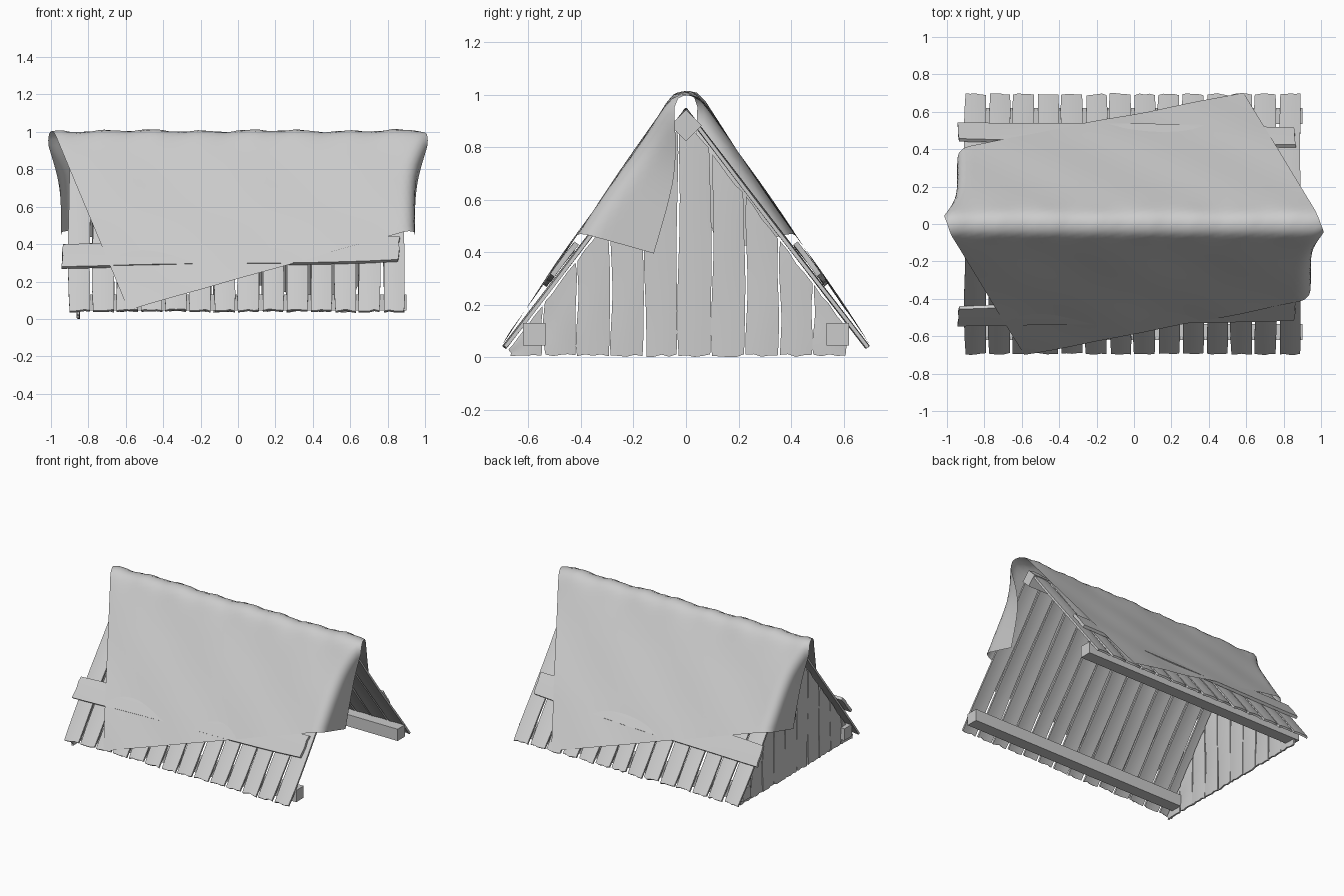
import bpy, bmesh, math, random
from mathutils import Vector, Matrix

if "Cube" in bpy.data.objects:
    bpy.data.objects.remove(bpy.data.objects["Cube"])
random.seed(4)


def finish(name, bm):
    me = bpy.data.meshes.new(name)
    bm.normal_update()
    bm.to_mesh(me)
    bm.free()
    ob = bpy.data.objects.new(name, me)
    bpy.context.collection.objects.link(ob)
    return ob


def board(name, w, l, t, place, wob=0.05, crown=0.004, top=None):
    """Warped plank: u across, v along (0..l), n is thickness; place(u, v, n) -> world."""
    cols, rows = 4, 10
    bm = bmesh.new()
    twist = random.uniform(-0.04, 0.04)
    ph = random.uniform(0, 6.28)
    ends = [random.uniform(-0.006, 0.006) for _ in range(cols + 1)]
    layers = []
    for side in (-0.5, 0.5):
        grid = []
        for j in range(rows + 1):
            f = j / rows
            ws = 1 - wob * (0.5 + 0.5 * math.sin(5 * f + ph))
            if j in (0, rows):
                ws *= 0.96
            row = []
            for i in range(cols + 1):
                a = i / cols - 0.5
                u = a * w * ws + 0.003 * math.sin(7 * f + ph)
                v = f * (top(u) if top else l)
                if j in (0, rows):
                    v += ends[i]
                n = side * t - crown * 4 * a * a + twist * a * w * math.sin(6 * f + ph)
                row.append(bm.verts.new(place(u, v, n)))
            grid.append(row)
        layers.append(grid)
    A, B = layers
    for j in range(rows):
        for i in range(cols):
            for g in layers:
                bm.faces.new((g[j][i], g[j][i + 1], g[j + 1][i + 1], g[j + 1][i]))
    rim = [(0, i) for i in range(cols)] + [(j, cols) for j in range(rows)] + \
          [(rows, i) for i in range(cols, 0, -1)] + [(j, 0) for j in range(rows, 0, -1)]
    for (j, i), (q, p) in zip(rim, rim[1:] + rim[:1]):
        bm.faces.new((A[j][i], A[q][p], B[q][p], B[j][i]))
    bmesh.ops.recalc_face_normals(bm, faces=bm.faces)
    return finish(name, bm)


def slope(s, x0, v0=0.0, n0=0.0, tilt=0.0):
    """Placement on the roof slope of side s (-1 front, 1 back)."""
    def place(u, v, n):
        v2, n2 = v + v0 + tilt * u, n + n0
        return Vector((x0 + u, s * (0.69 - 0.61 * v2 + 0.793 * n2), 0.04 + 0.793 * v2 + 0.61 * n2))
    return place


# roof slats and the long cross planks
for s, side in ((-1, "front"), (1, "back")):
    for k in range(14):
        board(f"{side}_roof_slat_{k}", 0.117, 1.13, 0.014,
              slope(s, -0.848 + 0.1293 * k, random.uniform(0, 0.006), 0.003))
    put = slope(s, -0.94)
    board(f"{side}_cross_plank", 0.16, 1.80, 0.02,
          lambda u, v, n, put=put: put(v, 0.352 + 0.027 * v + u, n + 0.024),
          crown=0.001)

# end wall of upright planks, tops cut to the roof slope
for k in range(10):
    yc = -0.61 + 0.1287 * k
    board(f"end_wall_plank_{k}", 0.128, 1, 0.012,
          lambda u, v, n, yc=yc: Vector((-0.852 + n, yc + u, 0.006 + v)),
          crown=0.003, wob=0.08,
          top=lambda u, yc=yc: max(0.03, 0.90 - 1.3 * abs(yc + u)))

# lower beams and the diamond-set ridge beam
for name, y, z, ang in (("front_beam", -0.578, 0.088, 0), ("back_beam", 0.578, 0.088, 0),
                        ("ridge_beam", 0, 0.882, 45)):
    bm = bmesh.new()
    bmesh.ops.create_cube(bm, size=1, matrix=Matrix.Translation((0.005, y, z)) @
                          Matrix.Rotation(math.radians(ang), 4, 'X') @
                          Matrix.Diagonal((1.79, 0.085, 0.085, 1)))
    finish(name, bm)

# cloth: turned square sheet draped over the ridge, overhanging corners folded down
PROFILE = [(0, 1.008), (0.04, 1.0), (0.07, 0.97), (0.095, 0.935), (0.21, 0.765),
           (0.30, 0.635), (0.39, 0.505), (0.48, 0.375), (0.71, 0.035), (0.76, -0.04)]


def drape(d):
    """Point and inward normal on the draped profile at arc length d."""
    for (y0, z0), (y1, z1) in zip(PROFILE, PROFILE[1:]):
        seg = math.hypot(y1 - y0, z1 - z0)
        if d <= seg:
            break
        d -= seg
    f = d / seg
    return y0 + f * (y1 - y0), z0 + f * (z1 - z0), (z1 - z0) / seg, -(y1 - y0) / seg


bm = bmesh.new()
bmesh.ops.create_grid(bm, x_segments=56, y_segments=56, size=0.945)
bmesh.ops.rotate(bm, verts=bm.verts, matrix=Matrix.Rotation(math.radians(19), 3, 'Z'))
R = 0.06
for v in bm.verts:
    x, d = v.co.x, v.co.y
    s = 1 if d >= 0 else -1
    y, z, ny, nz = drape(abs(d))
    x0 = 0.885 + 0.09 * math.exp(-(d / 0.2) ** 2)
    over = abs(x) - x0
    ax, drop = abs(x), 0
    if over > 0:
        a = min(over / R, math.pi / 2)
        ax = x0 + R * math.sin(a)
        drop = R * (1 - math.cos(a)) + max(0, over - R * math.pi / 2)
    drop -= 0.004 * math.sin(9 * x + 4 * d) * math.sin(7 * d + 1)
    drop -= 0.005 * math.sin(24 * x) * math.exp(-(d / 0.1) ** 2)
    v.co = (math.copysign(ax, x), s * (y + ny * drop), z + nz * drop)
finish("cloth_cover", bm)

# shading
bpy.ops.object.select_all(action='SELECT')
bpy.context.view_layer.objects.active = bpy.data.objects["cloth_cover"]
bpy.ops.object.shade_smooth_by_angle(angle=math.radians(40))
